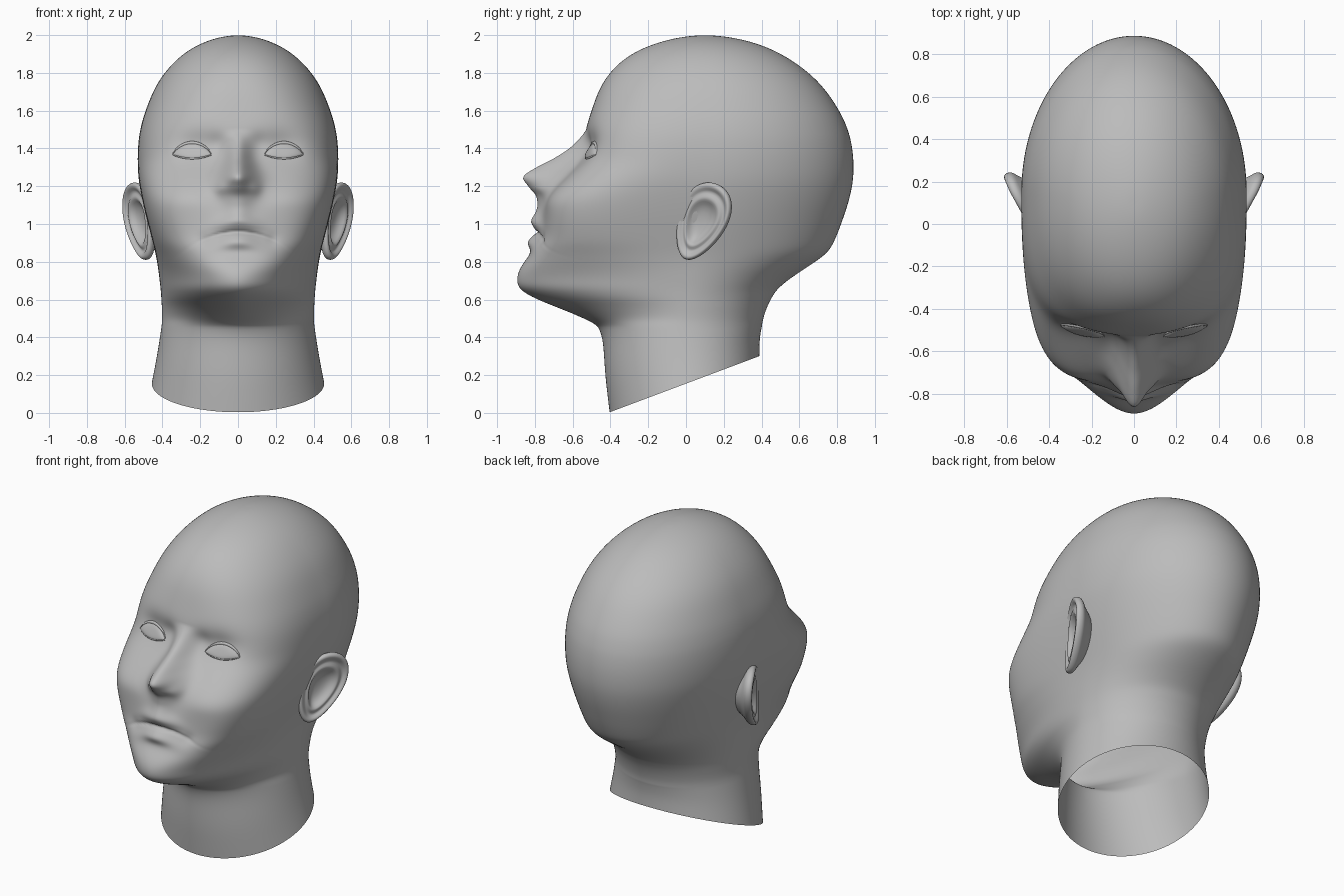
import bpy, bmesh
from math import sin, cos, pi, exp
from mathutils import Vector
from mathutils.bvhtree import BVHTree

cube = bpy.data.objects.get("Cube")
if cube:
    bpy.data.objects.remove(cube)

# One plain grey for everything
GREY = (0.5, 0.5, 0.5, 1)
grey = bpy.data.materials.new("plain_grey")
grey.use_nodes = True
grey.diffuse_color = GREY
bsdf = grey.node_tree.nodes["Principled BSDF"]
bsdf.inputs["Base Color"].default_value = GREY
bsdf.inputs["Roughness"].default_value = 0.6


def catmull(rows, i, t):
    """Smooth interpolation between row i and row i + 1."""
    last = len(rows) - 1
    a, b, c, d = (rows[min(max(k, 0), last)] for k in (i - 1, i, i + 1, i + 2))
    return [q + 0.5 * t * (r - p + t * (2 * p - 5 * q + 4 * r - s + t * (3 * (q - r) + s - p)))
            for p, q, r, s in zip(a, b, c, d)]


def averaged(rows, reach):
    """Moving average that leaves both ends in place."""
    out = []
    for i in range(len(rows)):
        k = min(reach, i, len(rows) - 1 - i)
        window = rows[i - k:i + k + 1]
        out.append([sum(column) / len(window) for column in zip(*window)])
    return out


def loft(name, rings, subdivisions=0, cap=False):
    """Skin closed rings of points into one smooth object."""
    bm = bmesh.new()
    loops = [[bm.verts.new(p) for p in ring] for ring in rings]
    for upper, lower in zip(loops, loops[1:]):
        for k in range(len(upper)):
            bm.faces.new((upper[k - 1], upper[k], lower[k], lower[k - 1]))
    if cap:
        bm.faces.new(loops[0])
        bm.faces.new(loops[-1])
    bmesh.ops.remove_doubles(bm, verts=bm.verts[:], dist=0.00001)
    bmesh.ops.recalc_face_normals(bm, faces=bm.faces[:])
    for face in bm.faces:
        face.smooth = True
    mesh = bpy.data.meshes.new(name)
    bm.to_mesh(mesh)
    tree = BVHTree.FromBMesh(bm)
    bm.free()
    mesh.materials.append(grey)
    obj = bpy.data.objects.new(name, mesh)
    bpy.context.collection.objects.link(obj)
    if subdivisions:
        mod = obj.modifiers.new("rounding", "SUBSURF")
        mod.levels = mod.render_levels = subdivisions
    return tree


# Head sections: height, front, back, half width, middle, front squareness
# (the first row mirrors the third so that the crown comes out round)
SECTIONS = [
    (1.965, .345, -.135, -.175, .1, 2),
    (2.002, .1, .1, 0, .1, 2),
    (1.965, -.135, .345, .175, .1, 2),
    (1.88, -.32, .54, .315, .12, 2.1),
    (1.75, -.44, .705, .425, .14, 2.3),
    (1.6, -.5, .812, .49, .15, 2.6),
    (1.5, -.53, .857, .518, .15, 2.8),
    (1.42, -.54, .878, .529, .15, 3),
    (1.33, -.568, .888, .532, .145, 3.2),
    (1.23, -.65, .885, .526, .135, 3.6),
    (1.13, -.73, .865, .508, .12, 4),
    (1.03, -.745, .833, .485, .1, 4.1),
    (.93, -.76, .795, .459, .08, 3.7),
    (.85, -.815, .75, .439, .06, 2.8),
    (.78, -.87, .655, .426, .04, 2.2),
    (.72, -.895, .565, .418, .02, 1.9),
    (.66, -.885, .49, .411, .01, 1.8),
    (.61, -.81, .455, .407, 0, 1.7),
    (.56, -.69, .43, .404, 0, 1.6),
    (.5, -.545, .41, .402, 0, 1.65),
    (.44, -.45, .4, .408, 0, 1.9),
    (.3, -.43, .39, .43, 0, 2),
    (.155, -.405, .39, .457, 0, 2),
]

# Nose ridge: depth and half width at even steps down from the brow
NOSE_TOP, NOSE_STEP = 1.5, 0.05
NOSE = [(0, .05), (.03, .05), (.075, .055), (.135, .062), (.2, .075), (.228, .09),
        (.158, .1), (.075, .095), (.035, .075), (.02, .06), (0, .06)]

# Soft facial forms: x, z, spread x, spread z, height
FORMS = [
    (.22, 1.41, .12, .09, -.033),   # eye socket
    (.11, 1.42, .05, .06, -.015),   # inner eye corner
    (.09, 1.19, .035, .04, .015),   # nostril wing
    (.27, 1.17, .12, .09, .008),    # cheek
    (0, 1, .14, .1, .04),           # muzzle
    (.185, .92, .03, .03, -.006),   # mouth corner
]
# Lip forms follow the arched mouth line
LIPS = [
    (0, 1.01, .11, .035, .03),      # upper lip
    (0, .905, .11, .04, .045),      # lower lip
    (0, .957, .17, .009, -.016),    # mouth line
]


def hill(x, z, form):
    cx, cz, sx, sz, height = form
    return height * exp(-((x - cx) / sx) ** 2 - ((z - cz) / sz) ** 2)


def face_relief(x, z):
    x = abs(x)
    out = sum(hill(x, z, f) for f in FORMS)
    out += sum(hill(x, z + 1.2 * x * x, f) for f in LIPS)
    pos = (NOSE_TOP - z) / NOSE_STEP
    if 0 <= pos < len(NOSE) - 1:
        depth, width = catmull(NOSE, int(pos), pos % 1)
        out += depth * exp(-(x / width) ** 2)
    return out


def head_ring(section, sides=200):
    z, front, back, width, middle, square = section
    slant = 0.375 * max(0, (0.455 - z) / 0.3)
    ring = []
    for k in range(sides):
        u = 2 * pi * k / sides
        a = u - 0.5 * sin(u)          # closer spacing on the face
        s, c = sin(a), cos(a)
        n = square if c > 0 else 2
        r = ((s * s + 0.004) ** (n / 2) + abs(c) ** n) ** (-1 / n)
        x = width * r * s
        y = middle + r * c * ((front - middle) if c > 0 else (middle - back))
        if c > 0:
            y -= face_relief(x, z) * min(1, 2 * c)
        ring.append((x, y, z + slant * y))
    return ring


# Head and open neck; the mirrored span above the crown is dropped after averaging
STEPS = 10
outline = [catmull(SECTIONS, i, j / STEPS)
           for i in range(len(SECTIONS) - 1) for j in range(STEPS)]
outline.append(SECTIONS[-1])
skin = loft("head", [head_ring(section) for section in averaged(outline, 4)[STEPS:]])


def skin_y(x, z):
    return skin.ray_cast(Vector((x, -2, z)), Vector((0, 1, 0)))[0].y


# Eyes and lids, lying on the sockets
def lid_edges(u):
    arch = max(0, 1 - u * u)
    return 1.367 - 0.02 * arch, 1.367 + 0.062 * arch ** 0.75


def eye_rings(side):
    for i in range(33):
        u = -cos(pi * i / 32)
        low, high = lid_edges(u)
        x, ring = 0.243 + 0.1 * u, []
        for k in range(24):
            a = 2 * pi * k / 24
            z = (low + high) / 2 + (high - low) / 2 * sin(a)
            ring.append((side * x, skin_y(x, z) - 0.02 * (1 - u * u) ** 0.5 * cos(a), z))
        yield ring


def lid_rings(side, edge, thick):
    for i in range(33):
        u = -cos(pi * i / 32)
        x, z = 0.243 + 0.104 * u, lid_edges(u)[edge]
        y = skin_y(x, z)
        r = 0.002 + thick * (1 - u * u) ** 0.5
        yield [(side * x, y + r * cos(pi * k / 6), z + r * sin(pi * k / 6)) for k in range(12)]


# Ears: a shallow dish with a rolled rim, tapering back into the head
EAR_PROFILE = [(.02, -.035), (.3, -.032), (.48, -.014), (.58, .01), (.66, .009), (.76, -.008),
               (.85, .014), (.93, .02), (1, .008), (1, -.016), (.93, -.034), (.7, -.055), (.45, -.12)]


def ear_rings(side):
    centre = Vector((.528, .08, 1.012))
    across, along = Vector((.052, .118, -.05)), Vector((.045, .085, .2))
    normal = across.cross(along).normalized()
    for r, h in EAR_PROFILE:
        ring = []
        for k in range(36):
            a = 2 * pi * k / 36
            shift = max(0, 0.7 - r)
            v = r * sin(a) - 0.15 * shift
            u = r * cos(a) * (1 + 0.25 * sin(a)) - 0.2 * shift
            lift = h * (1 - 0.8 * max(0, -cos(a))) if h > 0 else h
            p = centre + across * u + along * v + normal * lift
            ring.append((side * p.x, p.y, p.z))
        yield ring


for label, side in (("left", 1), ("right", -1)):
    loft(label + "_eye", list(eye_rings(side)))
    loft(label + "_upper_lid", list(lid_rings(side, 1, 0.008)), cap=True)
    loft(label + "_lower_lid", list(lid_rings(side, 0, 0.004)), cap=True)
    loft(label + "_ear", list(ear_rings(side)), subdivisions=1, cap=True)
